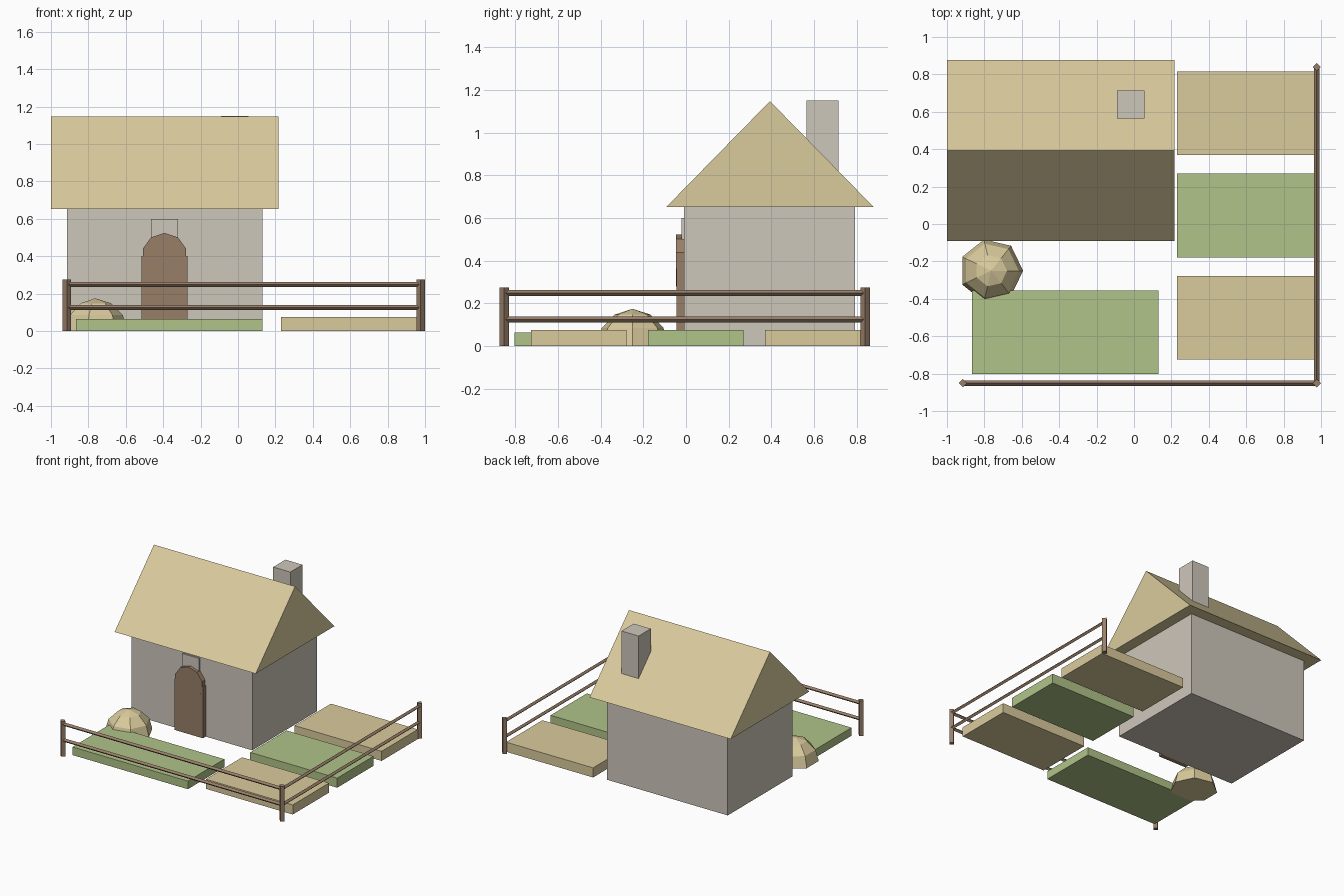
import bpy
import bmesh
import math
from mathutils import Vector

if "Cube" in bpy.data.objects:
    bpy.data.objects.remove(bpy.data.objects["Cube"])


def material(name, rgb):
    lin = [((c / 255 + 0.055) / 1.055) ** 2.4 for c in rgb]
    m = bpy.data.materials.new(name)
    m.diffuse_color = (*lin, 1)
    m.use_nodes = True
    m.node_tree.nodes["Principled BSDF"].inputs["Base Color"].default_value = m.diffuse_color
    return m


STRAW = material("straw", (218, 203, 157))
STONE = material("stone", (206, 199, 187))
GREEN = material("crop green", (176, 196, 136))
WOOD = material("brown wood", (152, 127, 105))


def finish(name, bm, mat):
    bmesh.ops.recalc_face_normals(bm, faces=bm.faces)
    me = bpy.data.meshes.new(name)
    bm.to_mesh(me)
    bm.free()
    me.materials.append(mat)
    ob = bpy.data.objects.new(name, me)
    bpy.context.collection.objects.link(ob)
    return ob


def loft(name, rings, mat):
    """Join rings of equal length, capping both ends."""
    bm = bmesh.new()
    vs = [[bm.verts.new(p) for p in r] for r in rings]
    n = len(vs[0])
    for a, b in zip(vs, vs[1:]):
        for i in range(n):
            bm.faces.new((a[i], a[(i + 1) % n], b[(i + 1) % n], b[i]))
    bm.faces.new(vs[0])
    bm.faces.new(vs[-1])
    return finish(name, bm, mat)


def box(name, x0, x1, y0, y1, z0, z1, mat):
    ring = [(x0, y0), (x1, y0), (x1, y1), (x0, y1)]
    return loft(name, [[(x, y, z) for x, y in ring] for z in (z0, z1)], mat)


def bar(name, a, b, r, mat):
    """Four-sided bar, diamond in section, from a to b."""
    a, b = Vector(a), Vector(b)
    d = (b - a).normalized()
    u = Vector((1, 0, 0)) if abs(d.z) > 0.5 else Vector((0, 0, 1))
    v = d.cross(u)
    return loft(name, [[p + s * r for s in (u, v, -u, -v)] for p in (a, b)], mat)


# House
box("walls", -0.913, 0.13, -0.01, 0.79, 0, 0.66, STONE)
gable = [(-0.092, 0.652), (0.878, 0.652), (0.393, 1.147)]
loft("roof", [[(x, y, z) for y, z in gable] for x in (-1.0, 0.217)], STRAW)
box("chimney", -0.092, 0.056, 0.565, 0.715, 0.75, 1.15, STONE)

# Door with a ten-sided round top, and the stone above it
box("door", -0.515, -0.271, -0.045, 0.0, 0, 0.4, WOOD)
arch = [(-0.393 + 0.122 * math.cos(math.radians(18 + 36 * i)),
         0.402 + 0.122 * math.sin(math.radians(18 + 36 * i))) for i in range(10)]
loft("door_arch", [[(x, y, z) for x, z in arch] for y in (-0.046, 0.0)], WOOD)
box("lintel", -0.466, -0.32, -0.022, 0.0, 0.46, 0.6, STONE)

# Garden beds
box("front_bed", -0.865, 0.13, -0.803, -0.355, 0, 0.063, GREEN)
for i, (y, mat) in enumerate([(-0.725, STRAW), (-0.178, GREEN), (0.369, STRAW)]):
    box("side_bed_%d" % (i + 1), 0.23, 0.98, y, y + 0.447, 0, 0.075, mat)

# Hay heap: seven-sided half dome
bm = bmesh.new()
R, N = 0.171, 7
rings = []
for lat in (0, 30, 60):
    t = math.radians(lat)
    rings.append([bm.verts.new((-0.764 + R * math.cos(t) * math.cos(math.tau * i / N),
                                -0.25 + R * math.cos(t) * math.sin(math.tau * i / N),
                                R * math.sin(t))) for i in range(N)])
top = bm.verts.new((-0.764, -0.25, 0.175))
bm.faces.new(rings[0])
for i in range(N):
    j = (i + 1) % N
    for a, b in zip(rings, rings[1:]):
        bm.faces.new((a[i], a[j], b[j], b[i]))
    bm.faces.new((rings[2][i], rings[2][j], top))
finish("hay_heap", bm, STRAW)

# Fence: three posts, two rails on each run
posts = [(-0.915, -0.851), (0.977, -0.851), (0.977, 0.839)]
for i, (x, y) in enumerate(posts):
    bar("fence_post_%d" % (i + 1), (x, y, 0), (x, y, 0.274), 0.022, WOOD)
for i in range(2):
    for name, z in (("lower", 0.125), ("upper", 0.249)):
        bar("%s_rail_%d" % (name, i + 1), (*posts[i], z), (*posts[i + 1], z), 0.014, WOOD)
